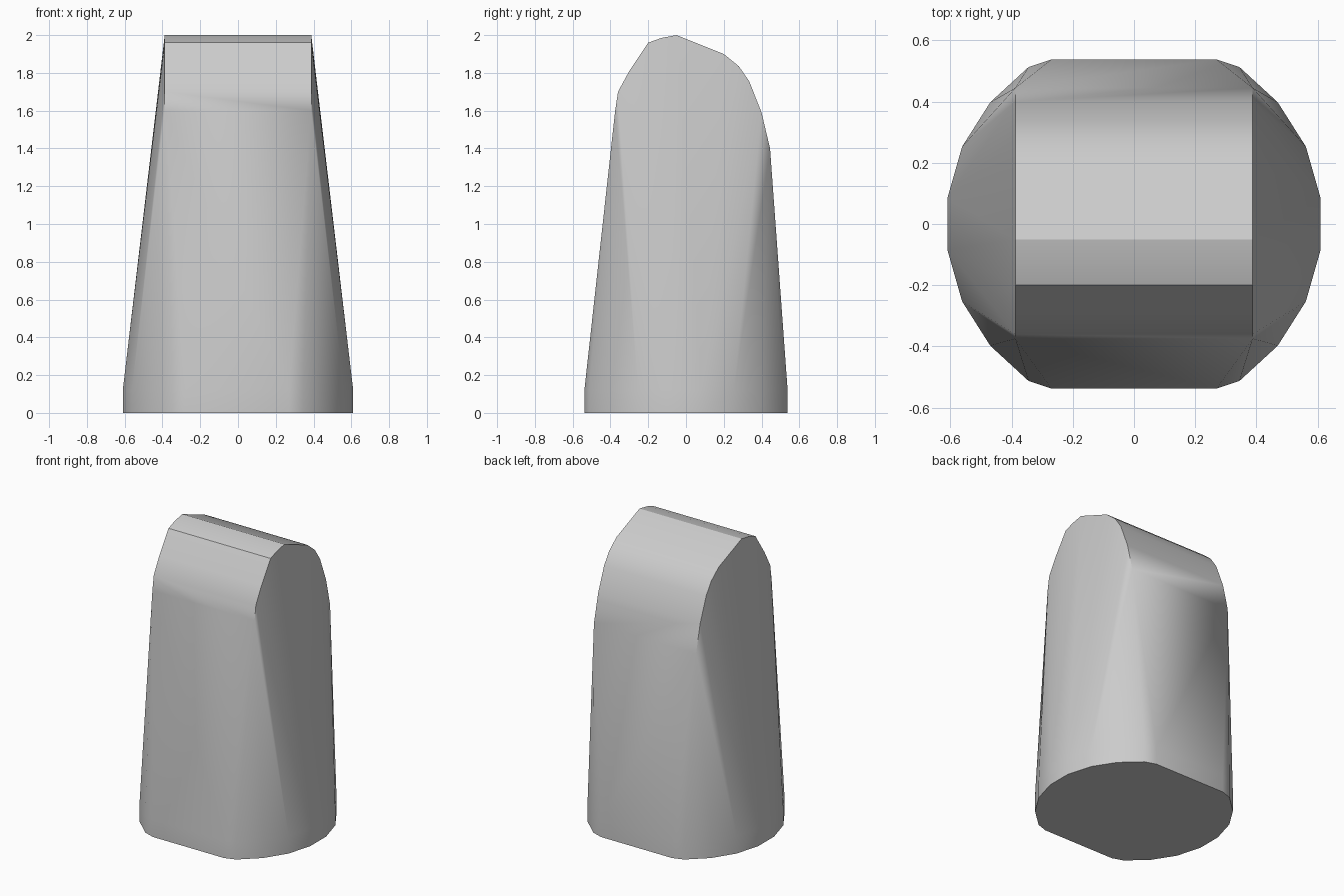
import bpy, bmesh, math

cube = bpy.data.objects.get("Cube")
if cube:
    bpy.data.objects.remove(cube, do_unlink=True)

grey = bpy.data.materials.new("plain grey")
grey.use_nodes = True
colour = (0.6, 0.6, 0.6, 1)
grey.diffuse_color = colour
grey.node_tree.nodes["Principled BSDF"].inputs["Base Color"].default_value = colour

# Quarter outline of the rounded foot (x, y)
foot = [(0.27, 0.538), (0.345, 0.513), (0.47, 0.398), (0.562, 0.253), (0.61, 0.085)]
# Side profile of the crown (y, z), front to back
crown = [(-0.375, 1.6), (-0.36, 1.7), (-0.3, 1.81), (-0.2, 1.96), (-0.13, 1.985),
         (-0.05, 2.0), (0.2, 1.9), (0.28, 1.835), (0.335, 1.755), (0.4, 1.59), (0.445, 1.4)]
half_width = 0.388
foot_height = 0.12

# Skin wrapped tightly around the foot and the crown
bm = bmesh.new()
for sx in (-1, 1):
    for y, z in crown:
        bm.verts.new((sx * half_width, y, z))
    for sy in (-1, 1):
        for x, y in foot:
            for z in (0, foot_height):
                bm.verts.new((sx * x, sy * y, z))
hull = bmesh.ops.convex_hull(bm, input=bm.verts)
loose = [v for v in bm.verts if not v.link_faces]
bmesh.ops.delete(bm, geom=loose, context='VERTS')
bmesh.ops.dissolve_limit(bm, angle_limit=math.radians(0.5), verts=bm.verts, edges=bm.edges)
bmesh.ops.recalc_face_normals(bm, faces=bm.faces)

mesh = bpy.data.meshes.new("tapered_body")
bm.to_mesh(mesh)
bm.free()
mesh.materials.append(grey)
body = bpy.data.objects.new("tapered_body", mesh)
bpy.context.collection.objects.link(body)

# Smooth sides with crisp crown and base edges
bpy.ops.object.select_all(action='DESELECT')
body.select_set(True)
bpy.context.view_layer.objects.active = body
bpy.ops.object.shade_smooth_by_angle(angle=math.radians(30))
